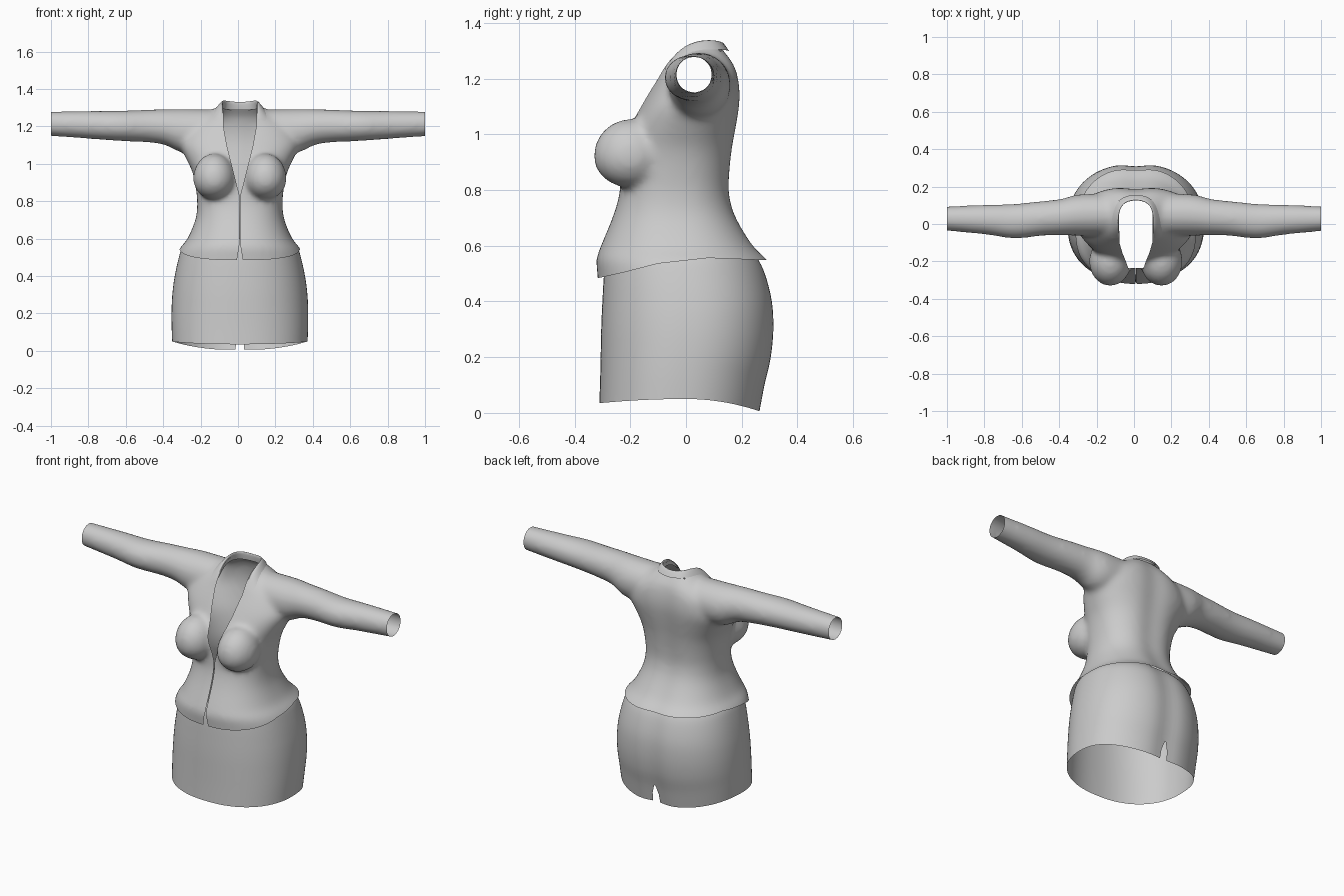
import bpy, bmesh, math
from mathutils import Vector

if "Cube" in bpy.data.objects:
    bpy.data.objects.remove(bpy.data.objects["Cube"])

CX = 0.01  # garment centre line

cloth = bpy.data.materials.new("grey cloth")
cloth.use_nodes = True
cloth.diffuse_color = (0.6, 0.6, 0.6, 1)
cloth.node_tree.nodes["Principled BSDF"].inputs["Base Color"].default_value = (0.6, 0.6, 0.6, 1)


def loft(bm, rings, closed=True, caps=False):
    """Skin a list of point rings with quads."""
    rows = [[bm.verts.new(p) for p in ring] for ring in rings]
    n = len(rows[0])
    for a, b in zip(rows, rows[1:]):
        for i in range(n if closed else n - 1):
            j = (i + 1) % n
            bm.faces.new((a[i], a[j], b[j], b[i]))
    if caps:
        bm.faces.new(rows[0][::-1])
        bm.faces.new(rows[-1])


def body_ring(z, half, front, back, n=72, power=2.3, groove=0.014):
    """Rounded body section with a soft groove down the back."""
    pts = []
    for i in range(n):
        a = math.tau * i / n
        c, s = math.cos(a), math.sin(a)
        x = half * math.copysign(abs(c) ** (2 / power), c)
        y = (back - front) / 2 * math.copysign(abs(s) ** (2 / power), s) + (back + front) / 2
        if s > 0:
            y -= groove * math.exp(-(x / 0.07) ** 2)
        pts.append(Vector((CX + x, y, z)))
    return pts


def blend(rows, steps=4):
    """Catmull-Rom refinement of a table of section values."""
    out = []
    for k in range(len(rows) - 1):
        p = [rows[max(0, min(len(rows) - 1, k + d))] for d in (-1, 0, 1, 2)]
        for s in range(steps):
            t = s / steps
            out.append([b + t / 2 * (c - a + t * (2*a - 5*b + 4*c - d + t * (3*b - a - 3*c + d)))
                        for a, b, c, d in zip(*p)])
    return out + [list(rows[-1])]


def interp(pts, v):
    for (a0, b0), (a1, b1) in zip(pts, pts[1:]):
        if v <= a1:
            return b0 + (b1 - b0) * (v - a0) / (a1 - a0)
    return pts[-1][1]


def slice_faces(bm, test, co, normal):
    faces = [f for f in bm.faces if test(f.calc_center_median())]
    geom = set(faces)
    for f in faces:
        geom.update(f.edges)
        geom.update(f.verts)
    bmesh.ops.bisect_plane(bm, geom=list(geom), dist=1e-5, plane_co=co, plane_no=normal)


def score(bm, p, q, pts, test):
    """Cut clean edges along a polyline drawn in the p-q plane."""
    for a, _ in pts:
        co, no = Vector(), Vector()
        co[p], no[p] = a, 1
        slice_faces(bm, test, co, no)
    for (a0, b0), (a1, b1) in zip(pts, pts[1:]):
        co, no = Vector(), Vector()
        co[p], co[q] = a0, b0
        no[p], no[q] = b1 - b0, a0 - a1
        slice_faces(bm, lambda m: test(m) and a0 <= m[p] <= a1, co, no.normalized())


def drop(bm, test):
    bad = [f for f in bm.faces if test(f.calc_center_median())]
    bmesh.ops.delete(bm, geom=bad, context='FACES')


def open_slit(bm, widths, test):
    """Open a gap around the centre line; widths are (z, half width)."""
    for side in (1, -1):
        score(bm, 2, 0, [(z, CX + side * w) for z, w in widths], test)
    drop(bm, lambda m: test(m) and widths[0][0] < m.z < widths[-1][0]
         and abs(m.x - CX) < interp(widths, m.z))


def add_object(name, bm):
    mesh = bpy.data.meshes.new(name)
    bm.to_mesh(mesh)
    bm.free()
    mesh.materials.append(cloth)
    obj = bpy.data.objects.new(name, mesh)
    bpy.context.collection.objects.link(obj)
    mesh.shade_smooth()
    return obj


# Jacket body: height, half width, front, back
torso = [(.44, .36, -.315, .37), (.5, .345, -.318, .335), (.55, .32, -.322, .3),
         (.6, .28, -.305, .25), (.7, .238, -.264, .19), (.78, .228, -.24, .166),
         (.86, .234, -.234, .166), (.95, .252, -.225, .175), (1.03, .288, -.2, .188),
         (1.1, .32, -.163, .198), (1.15, .31, -.135, .2), (1.2, .28, -.105, .195),
         (1.25, .2, -.08, .182), (1.29, .14, -.052, .155), (1.32, .1, -.03, .135)]
bm = bmesh.new()
loft(bm, [body_ring(*r) for r in blend(torso)], caps=True)

# Sleeves: distance out, y centre, z centre, y radius, z radius
sleeve = [(.12, .05, 1.18, .11, .11), (.3, .048, 1.176, .111, .117), (.4, .037, 1.196, .097, .096),
          (.5, .03, 1.202, .093, .087), (.65, .015, 1.203, .093, .081),
          (.8, .023, 1.208, .08, .075), (1.05, .03, 1.215, .063, .064)]
for side in (1, -1):
    rings = []
    for d, yc, zc, ry, rz in blend(sleeve):
        rings.append([(CX + side * d, yc + side * ry * math.cos(a), zc + rz * math.sin(a))
                      for a in (math.tau * i / 40 for i in range(40))])
    loft(bm, rings, caps=True)
    # Bust fullness
    ball = bmesh.ops.create_uvsphere(bm, u_segments=32, v_segments=20, radius=1)
    for v in ball["verts"]:
        up = .135 if v.co.z > 0 else .112
        v.co = (CX + side * .137 + v.co.x * .113, -.2 + v.co.y * .132, .92 + v.co.z * up)
bmesh.ops.recalc_face_normals(bm, faces=bm.faces)
jacket = add_object("jacket", bm)

# Fuse the parts into one soft skin
fuse = jacket.modifiers.new("fuse", 'REMESH')
fuse.mode = 'VOXEL'
fuse.voxel_size = 0.014
soft = jacket.modifiers.new("soften", 'SMOOTH')
soft.factor = 0.5
soft.iterations = 12
skin = jacket.evaluated_get(bpy.context.evaluated_depsgraph_get()).to_mesh()
bm = bmesh.new()
bm.from_mesh(skin)
jacket.modifiers.clear()

# Cuffs
for side in (1, -1):
    slice_faces(bm, lambda m: abs(m.x) > .9, (side, 0, 0), (1, 0, 0))
drop(bm, lambda m: abs(m.x) > 1)
# Curved hem
hem = [(-.5, .48), (-.31, .485), (-.22, .505), (-.1, .536), (.08, .556), (.5, .54)]
score(bm, 1, 2, hem, lambda m: m.z < .62)
drop(bm, lambda m: m.z < .62 and m.z < interp(hem, m.y))
# Neck opening, front closure and hem vent
slice_faces(bm, lambda m: m.z > 1.2, (0, .125, 0), (0, 1, 0))
open_slit(bm, [(.4, .03), (.57, .002), (.83, .002), (.9, .02), (1, .045), (1.1, .07),
               (1.2, .088), (1.4, .09)],
          lambda m: m.y < .125 and abs(m.x - CX) < .15)
bm.to_mesh(jacket.data)
bm.free()
jacket.data.shade_smooth()

# Turned-down collar: base, fold and outer edge at each station, front to back
stations = [((.088, -.075, 1.23), (.092, -.072, 1.25), (.145, -.08, 1.215)),
            ((.092, -.02, 1.285), (.09, -.02, 1.328), (.142, -.035, 1.27)),
            ((.098, .05, 1.295), (.086, .05, 1.36), (.13, .05, 1.305)),
            ((.08, .115, 1.29), (.07, .108, 1.357), (.09, .145, 1.305)),
            ((0, .135, 1.285), (0, .128, 1.345), (0, .16, 1.295))]
mirrored = [[(-x, y, z) for x, y, z in s] for s in stations[-2::-1]]
bm = bmesh.new()
loft(bm, [[(CX + x, y, z) for x, y, z in s] for s in stations + mirrored], closed=False)
collar = add_object("collar", bm)
sub = collar.modifiers.new("smooth cloth", 'SUBSURF')
sub.levels = sub.render_levels = 2

# Skirt: height, half width, front, back
skirt_rows = [(.0, .362, -.311, .272), (.1, .365, -.308, .29), (.2, .365, -.306, .312),
              (.3, .36, -.304, .322), (.4, .348, -.3, .317), (.5, .326, -.294, .292),
              (.56, .305, -.285, .262), (.6, .265, -.27, .225)]
bm = bmesh.new()
loft(bm, [body_ring(*r, n=96, power=2.25) for r in blend(skirt_rows)])
for v in bm.verts:  # wavy hem, lowest at the back
    low = .05 - (.046 * (v.co.y / .27) ** 2 if v.co.y > 0 else .015 * (v.co.y / .31) ** 2)
    v.co.z += low * max(0, 1 - v.co.z / .4)
# Back slit
open_slit(bm, [(-.05, .026), (.06, .02), (.11, .004)], lambda m: m.y > .1 and abs(m.x - CX) < .1)
skirt = add_object("skirt", bm)
